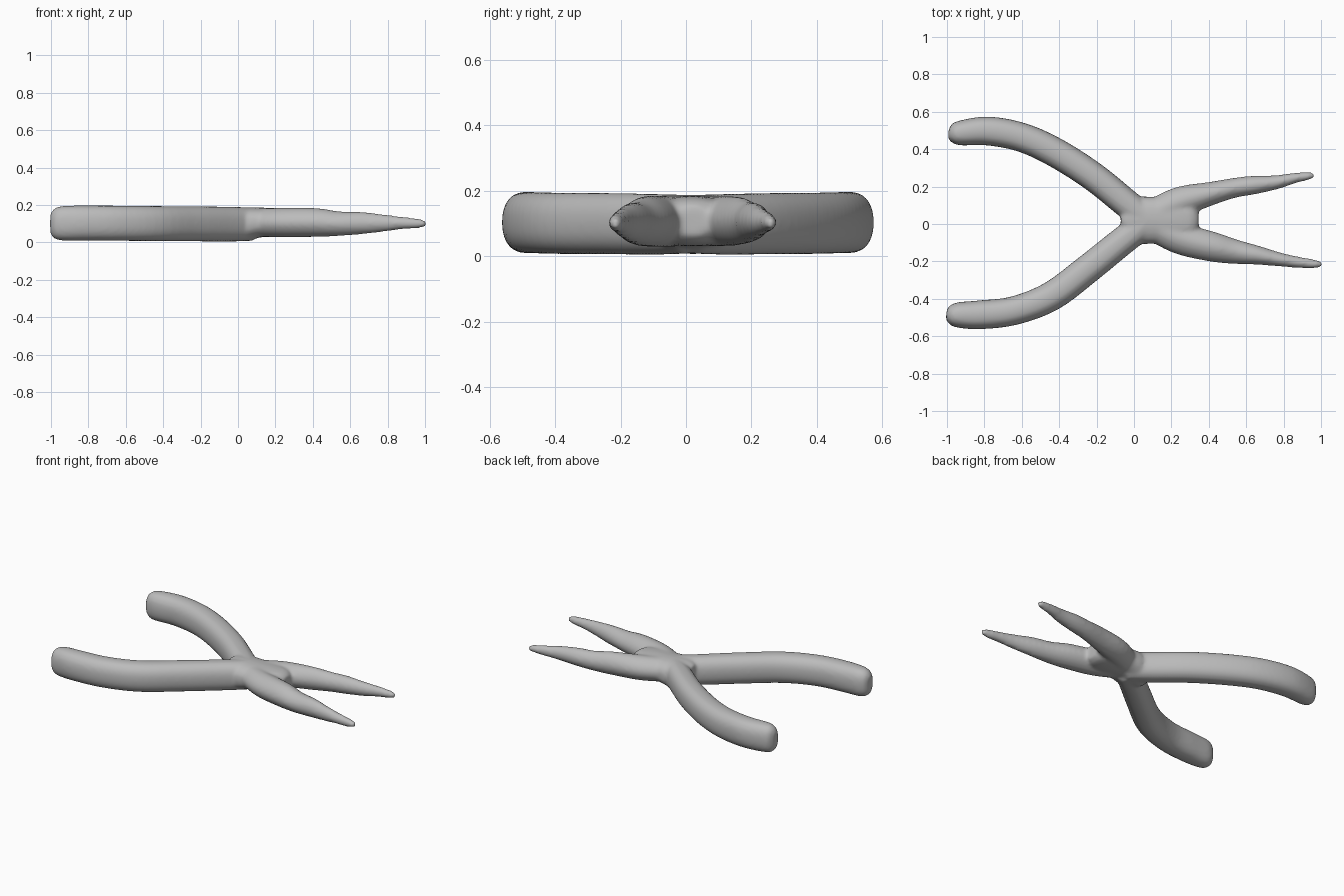
import bpy, bmesh, math
from mathutils import Vector

SIDES = 24


def spline(points, steps=5):
    """Catmull-Rom through (x, y, z, half_width, half_height) stations."""
    pts = [Vector(p) for p in points]
    out = []
    for i in range(len(pts) - 1):
        a, b, c, d = pts[max(i - 1, 0)], pts[i], pts[i + 1], pts[min(i + 2, len(pts) - 1)]
        for s in range(steps):
            t = s / steps
            out.append(0.5 * (2 * b + (c - a) * t + (2 * a - 5 * b + 4 * c - d) * t * t
                              + (3 * b - a - 3 * c + d) * t ** 3))
    return out + [pts[-1]]


def limb(bm, points, squareness=0.85):
    """Sweep a soft-cornered oval along the stations and cap both ends."""
    st = spline(points)
    rings = []
    for i, p in enumerate(st):
        q, r = st[max(i - 1, 0)], st[min(i + 1, len(st) - 1)]
        tx, ty = r[0] - q[0], r[1] - q[1]
        n = math.hypot(tx, ty) or 1
        ring = []
        for k in range(SIDES):
            a = 2 * math.pi * k / SIDES
            u = math.copysign(abs(math.cos(a)) ** squareness, math.cos(a)) * max(p[3], 0.004)
            v = math.copysign(abs(math.sin(a)) ** squareness, math.sin(a)) * max(p[4], 0.004)
            ring.append(bm.verts.new((p[0] - ty / n * u, p[1] + tx / n * u, p[2] + v)))
        rings.append(ring)
    for a, b in zip(rings, rings[1:]):
        for k in range(SIDES):
            j = (k + 1) % SIDES
            bm.faces.new((a[k], a[j], b[j], b[k]))
    bm.faces.new(rings[0][::-1])
    bm.faces.new(rings[-1])


bm = bmesh.new()

# Two bowed handles with blunt rounded ends
limb(bm, [(-0.992, 0.482, 0.1, 0.022, 0.05), (-0.975, 0.482, 0.1, 0.047, 0.077),
          (-0.93, 0.486, 0.102, 0.066, 0.092), (-0.78, 0.497, 0.103, 0.077, 0.094),
          (-0.60, 0.463, 0.102, 0.078, 0.094), (-0.42, 0.382, 0.1, 0.079, 0.094),
          (-0.22, 0.255, 0.099, 0.078, 0.094), (-0.05, 0.118, 0.097, 0.077, 0.093),
          (0.07, 0.02, 0.097, 0.075, 0.09)])
limb(bm, [(-1.003, -0.48, 0.1, 0.025, 0.05), (-0.985, -0.482, 0.1, 0.05, 0.077),
          (-0.94, -0.486, 0.102, 0.068, 0.092), (-0.82, -0.485, 0.103, 0.077, 0.094),
          (-0.64, -0.463, 0.102, 0.077, 0.094), (-0.44, -0.385, 0.1, 0.079, 0.094),
          (-0.24, -0.235, 0.099, 0.078, 0.094), (-0.06, -0.09, 0.097, 0.076, 0.093),
          (0.07, 0.01, 0.097, 0.075, 0.09)])

# Pivot body bridging handles and jaws
limb(bm, [(-0.07, 0.02, 0.097, 0.04, 0.07), (-0.03, 0.02, 0.096, 0.09, 0.088),
          (0.04, 0.02, 0.098, 0.125, 0.09), (0.12, 0.02, 0.106, 0.125, 0.08),
          (0.24, 0.02, 0.107, 0.13, 0.076), (0.31, 0.02, 0.107, 0.10, 0.068),
          (0.345, 0.02, 0.107, 0.05, 0.045)])

# Two tapering jaws with slightly uneven surfaces
limb(bm, [(0.08, 0.035, 0.105, 0.08, 0.075), (0.24, 0.115, 0.107, 0.083, 0.077),
          (0.42, 0.165, 0.107, 0.062, 0.073), (0.54, 0.194, 0.104, 0.053, 0.062),
          (0.64, 0.208, 0.106, 0.050, 0.057), (0.76, 0.223, 0.105, 0.038, 0.045),
          (0.86, 0.246, 0.104, 0.028, 0.032), (0.93, 0.256, 0.102, 0.021, 0.024),
          (0.965, 0.262, 0.101, 0.012, 0.014)], 1.1)
limb(bm, [(0.08, 0.005, 0.105, 0.08, 0.075), (0.24, -0.075, 0.106, 0.085, 0.079),
          (0.42, -0.122, 0.106, 0.080, 0.077), (0.54, -0.148, 0.1, 0.066, 0.066),
          (0.66, -0.167, 0.103, 0.051, 0.060), (0.78, -0.190, 0.103, 0.037, 0.046),
          (0.88, -0.205, 0.103, 0.030, 0.033), (0.96, -0.213, 0.101, 0.024, 0.026),
          (1.004, -0.216, 0.1, 0.014, 0.016)], 1.1)

bmesh.ops.recalc_face_normals(bm, faces=bm.faces)
mesh = bpy.data.meshes.new("pliers")
bm.to_mesh(mesh)
bm.free()
pliers = bpy.data.objects.new("pliers", mesh)
bpy.context.collection.objects.link(pliers)

# Fuse the parts into one skin and soften the joints
fuse = pliers.modifiers.new("fuse", 'REMESH')
fuse.mode = 'VOXEL'
fuse.voxel_size = 0.011
fuse.use_smooth_shade = True
soft = pliers.modifiers.new("soften", 'SMOOTH')
soft.factor = 0.5
soft.iterations = 6

grey = bpy.data.materials.new("plain grey")
grey.diffuse_color = (0.5, 0.5, 0.5, 1)
mesh.materials.append(grey)
